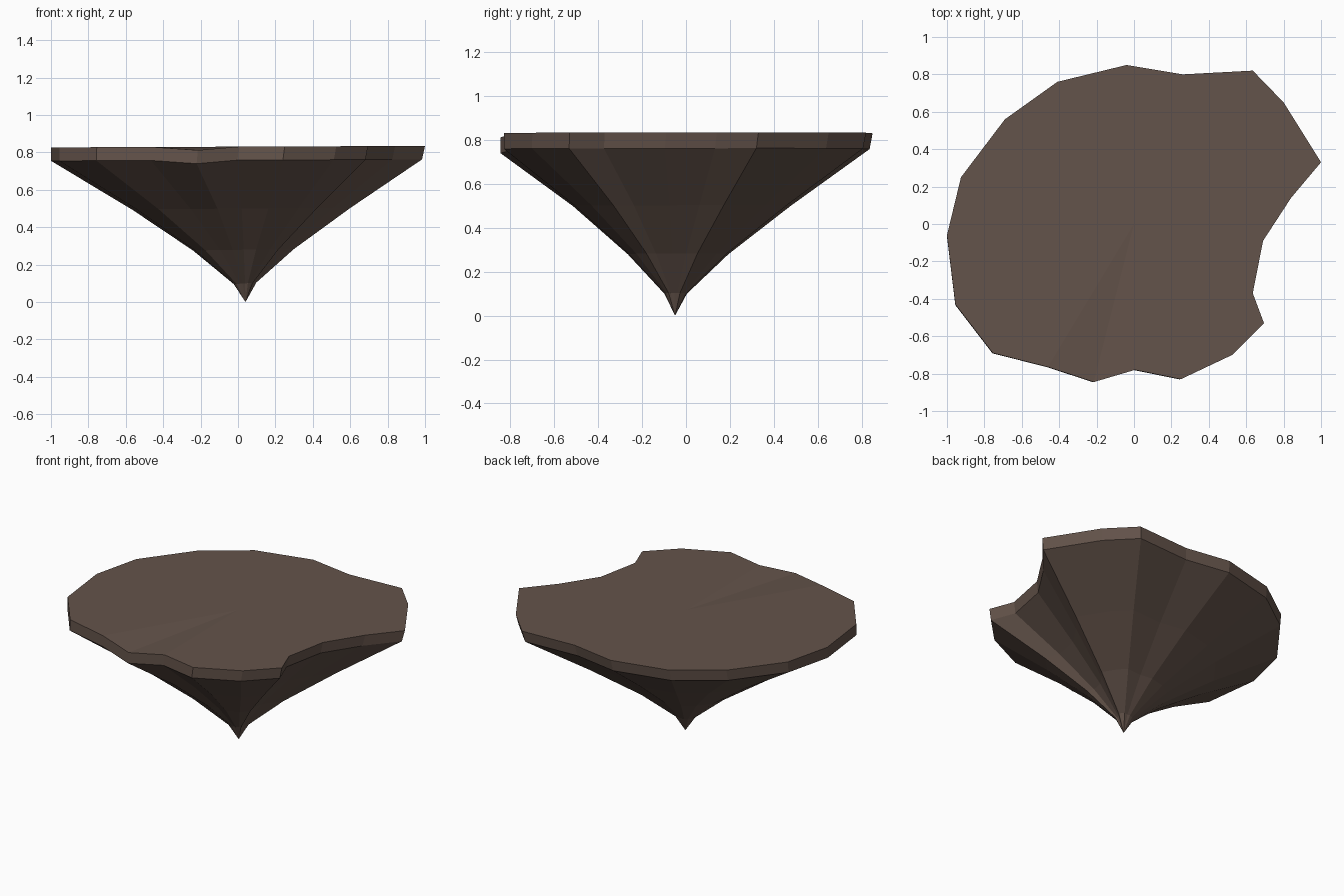
import bpy, bmesh

if "Cube" in bpy.data.objects:
    bpy.data.objects.remove(bpy.data.objects["Cube"])

# One flat rock colour
rock = bpy.data.materials.new("brown rock")
rock.diffuse_color = (0.127, 0.087, 0.069, 1)
rock.use_nodes = True
rock.node_tree.nodes["Principled BSDF"].inputs["Base Color"].default_value = rock.diffuse_color

# Plan outline of the island plateau, counter-clockwise
OUTLINE = [(1.0, 0.33), (0.80, 0.65), (0.635, 0.82), (0.26, 0.80), (-0.04, 0.85),
           (-0.41, 0.76), (-0.69, 0.56), (-0.925, 0.25), (-1.0, -0.06), (-0.955, -0.43),
           (-0.755, -0.69), (-0.46, -0.765), (-0.215, -0.845), (0.005, -0.78), (0.25, -0.83),
           (0.525, -0.70), (0.695, -0.53), (0.635, -0.37), (0.69, -0.09), (0.84, 0.14)]
LOW = 12                      # index of the slightly sunken rim corner
TIP = (0.04, -0.05)           # plan position of the lowest point

bm = bmesh.new()


def ring(scale, z, centre=TIP, dip=0.0):
    """Copy of the outline shrunk towards a centre."""
    cx, cy = centre
    return [bm.verts.new((cx + (x - cx) * scale, cy + (y - cy) * scale,
                          z + 0.004 * x - (dip if i == LOW else 0)))
            for i, (x, y) in enumerate(OUTLINE)]


# Plateau edge, rim underside, then the tapering root
rings = [ring(1, 0.831, dip=0.018),
         ring(0.992, 0.759, centre=(-1.0, -0.85), dip=0.018),
         ring(0.585, 0.50),
         ring(0.27, 0.28),
         ring(0.06, 0.10)]
n = len(OUTLINE)
for upper, lower in zip(rings, rings[1:]):
    for i in range(n):
        j = (i + 1) % n
        bm.faces.new((upper[i], lower[i], lower[j], upper[j]))

# Fans closing the flat top and the pointed bottom
top = bm.verts.new((0, 0, 0.831))
tip = bm.verts.new((*TIP, 0))
for i in range(n):
    j = (i + 1) % n
    bm.faces.new((top, rings[0][i], rings[0][j]))
    bm.faces.new((tip, rings[-1][j], rings[-1][i]))
bmesh.ops.recalc_face_normals(bm, faces=bm.faces)

mesh = bpy.data.meshes.new("floating_rock")
bm.to_mesh(mesh)
bm.free()
mesh.materials.append(rock)
island = bpy.data.objects.new("floating_rock", mesh)
bpy.context.collection.objects.link(island)
